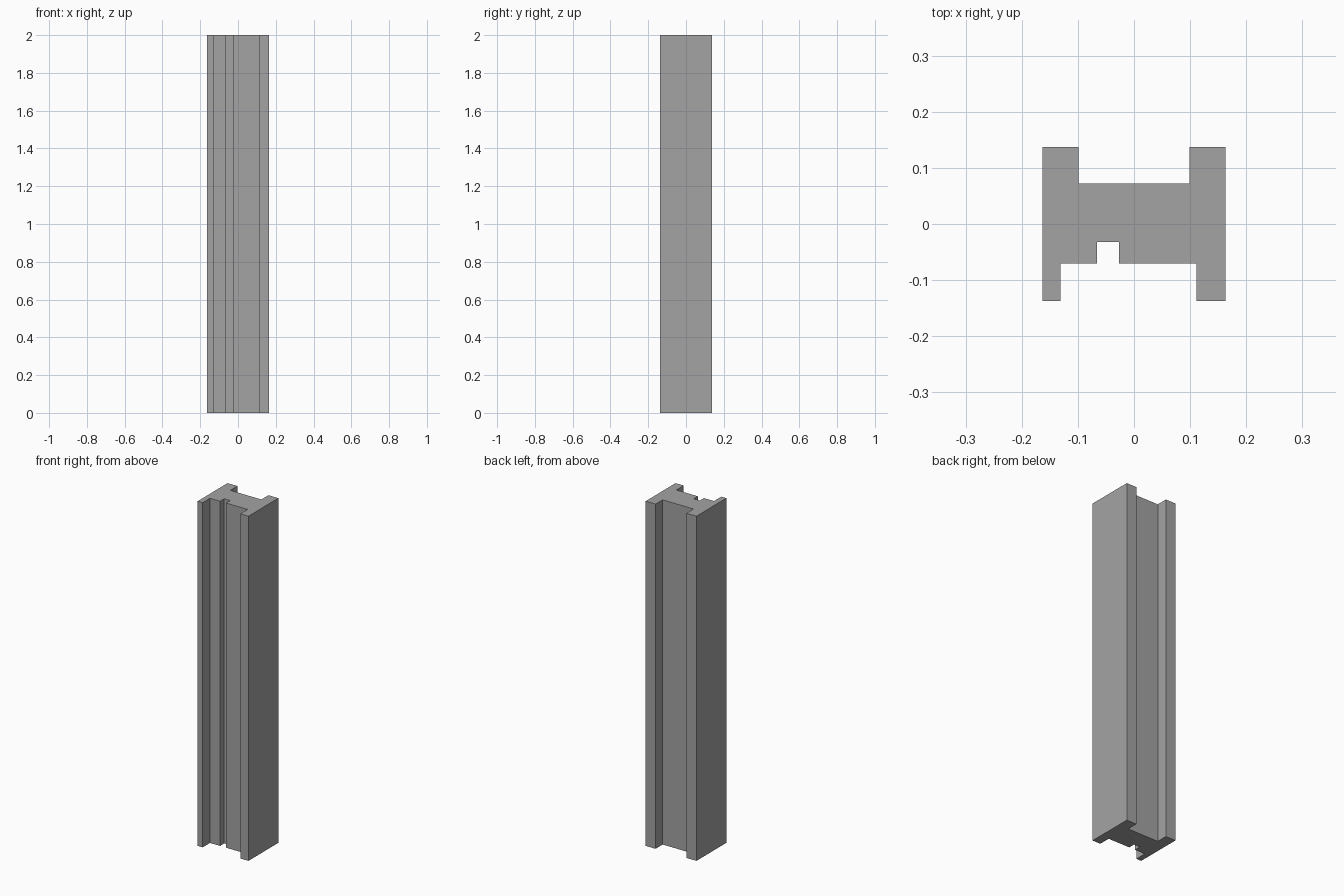
import bpy
import bmesh

cube = bpy.data.objects.get("Cube")
if cube:
    bpy.data.objects.remove(cube, do_unlink=True)

HEIGHT = 2.0
HALF_W, HALF_D = 0.163, 0.137

# Plain grey material
grey = bpy.data.materials.new("plain_grey")
grey.use_nodes = True
colour = (0.37, 0.37, 0.37, 1.0)
grey.diffuse_color = colour
grey.node_tree.nodes["Principled BSDF"].inputs["Base Color"].default_value = colour

# Cross-section, counter-clockwise from the front right corner
back_channel = [(0.099, HALF_D), (0.099, 0.072), (-0.099, 0.072), (-0.099, HALF_D)]
front_channel = [(-0.131, -HALF_D), (-0.131, -0.07), (-0.066, -0.07)]
slot = [(-0.066, -0.032), (-0.027, -0.032)]
front_right = [(-0.027, -0.07), (0.111, -0.07), (0.111, -HALF_D)]
profile = ([(HALF_W, -HALF_D), (HALF_W, HALF_D)] + back_channel
           + [(-HALF_W, HALF_D), (-HALF_W, -HALF_D)]
           + front_channel + slot + front_right)

# Extrude the section into the post
bm = bmesh.new()
base = bm.faces.new([bm.verts.new((x, y, 0)) for x, y in profile])
top = bmesh.ops.extrude_face_region(bm, geom=[base], use_keep_orig=True)
top_verts = [g for g in top["geom"] if isinstance(g, bmesh.types.BMVert)]
bmesh.ops.translate(bm, verts=top_verts, vec=(0, 0, HEIGHT))
bmesh.ops.recalc_face_normals(bm, faces=bm.faces)

mesh = bpy.data.meshes.new("channelled_post")
bm.to_mesh(mesh)
bm.free()
mesh.materials.append(grey)
post = bpy.data.objects.new("channelled_post", mesh)
bpy.context.collection.objects.link(post)
